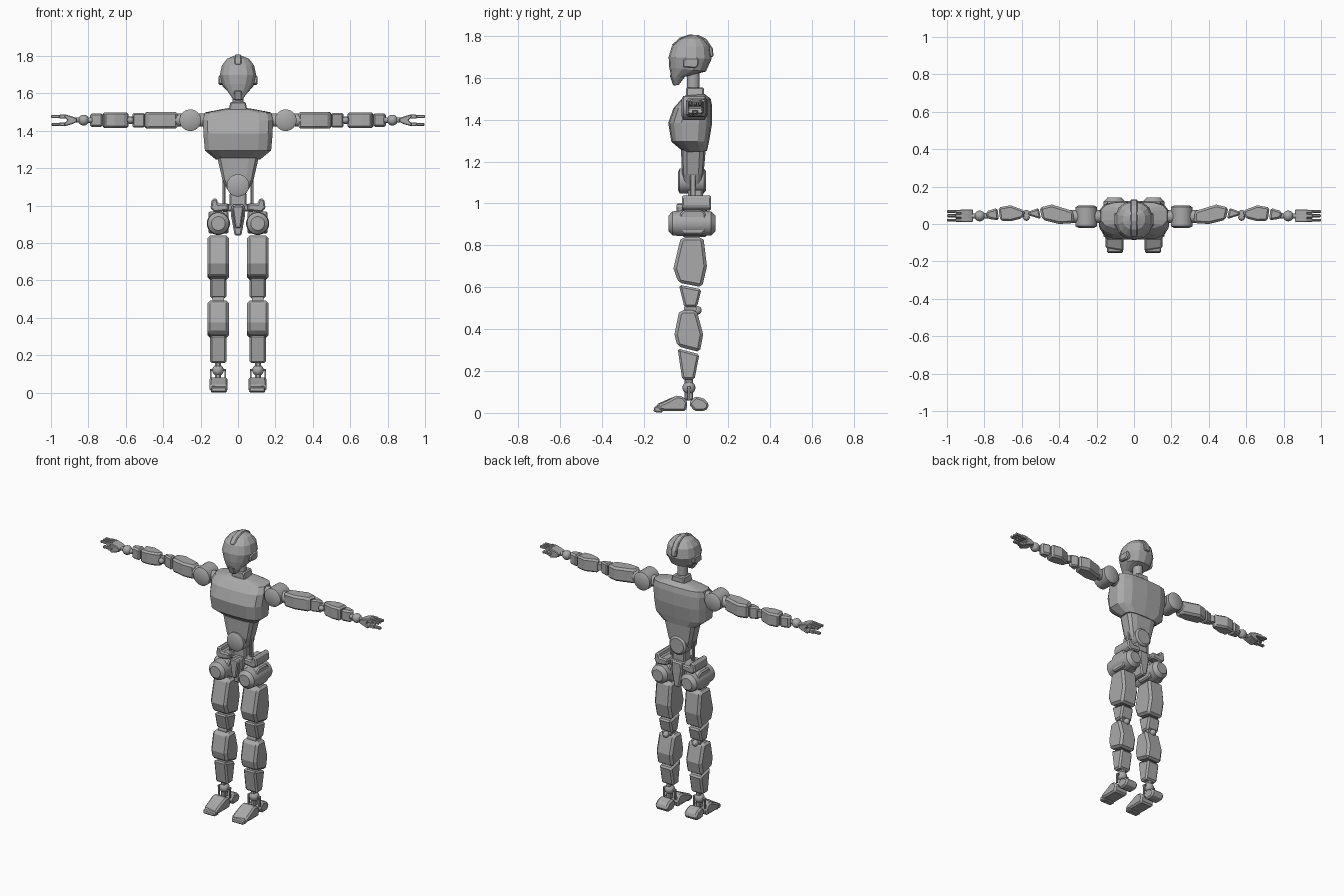
import bpy, bmesh, math
from mathutils import Vector

GREY = bpy.data.materials.new("grey_plastic")
GREY.diffuse_color = (0.4, 0.4, 0.4, 1)


def finish(name, bm, bevel=0.0, mirror=False, smooth=False):
    bmesh.ops.recalc_face_normals(bm, faces=bm.faces)
    me = bpy.data.meshes.new(name)
    bm.to_mesh(me)
    bm.free()
    me.materials.append(GREY)
    ob = bpy.data.objects.new(name, me)
    bpy.context.collection.objects.link(ob)
    if smooth:
        bpy.ops.object.select_all(action='DESELECT')
        ob.select_set(True)
        bpy.context.view_layer.objects.active = ob
        bpy.ops.object.shade_smooth_by_angle(angle=math.radians(32))
    if bevel:
        m = ob.modifiers.new("bevel", 'BEVEL')
        m.width, m.segments, m.limit_method = bevel, 1, 'ANGLE'
        m.angle_limit = math.radians(35)
    if mirror:
        ob.modifiers.new("mirror", 'MIRROR')
    return ob


def place(axis, a, b, t):
    return {'X': (t, a, b), 'Y': (a, t, b), 'Z': (a, b, t)}[axis]


def skin(bm, rings):
    """Join rings of equal point count and cap both ends."""
    vs = [[bm.verts.new(p) for p in r] for r in rings]
    n = len(vs[0])
    for r, s in zip(vs, vs[1:]):
        for i in range(n):
            bm.faces.new((r[i], r[(i + 1) % n], s[(i + 1) % n], s[i]))
    bm.faces.new(vs[0][::-1])
    bm.faces.new(vs[-1])


def prism(name, axis, pts, lo, hi, bevel=0.008, mirror=True):
    bm = bmesh.new()
    skin(bm, [[place(axis, a, b, t) for a, b in pts] for t in (lo, hi)])
    return finish(name, bm, bevel, mirror)


def box(name, x, y, z, bevel=0.006, mirror=True):
    return prism(name, 'Z', [(x[0], y[0]), (x[1], y[0]), (x[1], y[1]), (x[0], y[1])],
                 z[0], z[1], bevel, mirror)


def turned(name, axis, a, b, profile, mirror=True, sides=20):
    """Round part about an axis through (a, b); profile is (position, radius)."""
    bm = bmesh.new()
    ang = [2 * math.pi * (i + .5) / sides for i in range(sides)]
    skin(bm, [[place(axis, a + r * math.cos(t), b + r * math.sin(t), p) for t in ang]
              for p, r in profile])
    return finish(name, bm, 0, mirror, True)


def ball(name, x, y, z, r, mirror=True):
    bm = bmesh.new()
    bmesh.ops.create_uvsphere(bm, u_segments=16, v_segments=10, radius=r)
    bmesh.ops.translate(bm, vec=Vector((x, y, z)), verts=bm.verts)
    return finish(name, bm, 0, mirror, True)


def loft(name, rings, sides, power, bevel=0.0):
    """Rings: front y, front z, back y, back z, half width."""
    def pw(v):
        return math.copysign(abs(v) ** power, v)
    bm = bmesh.new()
    out = []
    for yf, zf, yb, zb, w in rings:
        ring = []
        for i in range(sides):
            t = 2 * math.pi * (i + .5) / sides
            k = (1 + pw(math.sin(t))) / 2
            ring.append((w * pw(math.cos(t)), yf + (yb - yf) * k, zf + (zb - zf) * k))
        out.append(ring)
    skin(bm, out)
    return finish(name, bm, bevel)


# Head with crest, ear covers and chin
loft("head", [(-.06, 1.57, -.035, 1.565, .025), (-.07, 1.60, -.005, 1.605, .05),
              (-.08, 1.65, .095, 1.63, .083), (-.083, 1.70, .122, 1.69, .1),
              (-.068, 1.75, .115, 1.75, .088), (-.03, 1.785, .085, 1.785, .06),
              (.01, 1.80, .055, 1.80, .025)], 14, .85)
prism("crest", 'X', [(-.07, 1.755), (-.03, 1.792), (.015, 1.807), (.06, 1.804), (.098, 1.785),
                     (.128, 1.74), (.132, 1.70), (.10, 1.70), (.03, 1.76)], -.018, .018, .005, False)
prism("ear_cover", 'X', [(-.015, 1.65), (.045, 1.645), (.06, 1.66), (.06, 1.695), (-.0, 1.695),
                         (-.015, 1.685)], .075, .104, .006)
prism("chin_guard", 'X', [(-.062, 1.563), (-.045, 1.563), (-.03, 1.615), (-.079, 1.615)],
      -.021, .021, .005, False)

# Neck
turned("neck", 'Z', 0, .035, [(1.49, .031), (1.64, .031)], False)
prism("neck_base", 'Y', [(-.055, 1.49), (.055, 1.49), (.04, 1.555), (-.04, 1.555)],
      .0, .085, .006, False)

# Torso
loft("chest", [(-.01, 1.245, .10, 1.25, .12), (-.07, 1.295, .11, 1.295, .18),
               (-.085, 1.385, .125, 1.385, .188), (-.06, 1.455, .125, 1.465, .19),
               (-.025, 1.495, .118, 1.50, .18), (-.005, 1.515, .09, 1.522, .065)], 14, .62)
loft("abdomen", [(-.012, 1.09, .075, 1.09, .06), (-.02, 1.14, .085, 1.14, .085),
                 (-.025, 1.255, .095, 1.255, .112)], 12, .5)
turned("waist_joint", 'Y', 0, 1.108, [(-.038, .044), (-.03, .06), (.085, .06), (.095, .048)], False)
box("waist_spine", (-.045, .045), (.01, .08), (.98, 1.07), .008, False)
box("waist_rod", (.068, .082), (.02, .045), (.99, 1.15), .003)

# Pelvis
prism("pelvis_core", 'Y', [(-.018, .84), (.018, .84), (.038, .95), (.035, 1.005), (-.035, 1.005),
                           (-.038, .95)], -.02, .10, .008, False)
prism("pelvis_plate", 'Y', [(-.014, .88), (.014, .88), (.03, .99), (.02, 1.0), (-.02, 1.0),
                            (-.03, .99)], -.045, .0, .006, False)
box("pelvis_bar", (-.085, .085), (.01, .09), (.97, 1.01), .006, False)
prism("hip_wing", 'Y', [(.05, .975), (.125, .965), (.148, .985), (.14, 1.035), (.115, 1.04),
                        (.105, 1.01), (.05, 1.012)], -.02, .12, .008)

# Hip joints
turned("hip_joint", 'Y', .105, .905, [(-.084, .037), (-.065, .058), (-.02, .062), (.07, .062),
                                      (.12, .058), (.142, .037)])
prism("hip_cap", 'X', [(-.03, .87), (-.01, .85), (.075, .85), (.095, .87), (.095, .95),
                       (.075, .97), (-.01, .97), (-.03, .95)], .05, .158, .008)

# Legs
prism("thigh_upper", 'X', [(-.015, .84), (.075, .84), (.085, .825), (.10, .70), (.077, .60),
                           (-.036, .622), (-.06, .69), (-.028, .825)], .049, .163, .014)
prism("thigh_lower", 'X', [(-.034, .612), (.074, .59), (.052, .505), (-.008, .505)],
      .062, .15, .01)
turned("knee_axle", 'X', .02, .497, [(.075, .03), (.135, .03)])
ball("knee_ball", .105, .055, .49, .02)
prism("shin_upper", 'X', [(-.022, .492), (.045, .492), (.055, .475), (.082, .375), (.066, .29),
                          (-.042, .318), (-.055, .375), (-.035, .475)], .049, .163, .014)
prism("shin_lower", 'X', [(-.04, .308), (.064, .28), (.04, .158), (-.018, .158)],
      .062, .15, .01)

# Ankles and feet
box("ankle_stem", (.092, .122), (-.006, .034), (.06, .165), .006)
ball("ankle_ball", .107, .014, .12, .031)
for x in (.068, .146):
    box("ankle_rod", (x - .005, x + .005), (.008, .02), (.06, .125), .002)
box("ankle_crossbar", (.063, .151), (.004, .024), (.115, .128), .003)
foot = prism("foot_front", 'X', [(-.148, .012), (-.144, .04), (-.10, .06), (-.045, .082),
                                 (-.012, .078), (.008, .05), (.0, .008), (-.10, .008)],
             .055, .153, .01)
for v in foot.data.vertices:
    if v.co.y < -.09 and v.co.x > .1:
        v.co.y += .016
prism("toe_sole", 'X', [(-.155, .004), (-.152, .03), (-.115, .038), (-.11, .0)],
      .06, .145, .006)
prism("foot_heel", 'X', [(.012, .045), (.045, .08), (.085, .068), (.11, .045), (.106, .022),
                         (.088, .008), (.04, .008)], .06, .148, .01)

# Shoulders
turned("shoulder_joint", 'Y', .255, 1.457, [(-.022, .04), (-.012, .058), (.09, .058), (.10, .04)])
turned("shoulder_stub", 'X', .04, 1.457, [(.15, .035), (.345, .035)])

# Arms
prism("upper_arm_top", 'Z', [(.322, .005), (.40, .0), (.49, .022), (.505, .088), (.44, .104),
                             (.335, .072), (.322, .06)], 1.412, 1.502, .012)
prism("upper_arm_end", 'Z', [(.497, .026), (.565, .047), (.565, .066), (.51, .086)],
      1.418, 1.496, .008)
turned("elbow_axle", 'Z', .575, .055, [(1.437, .02), (1.477, .02)])
ball("elbow_ball", .575, .035, 1.457, .018)
prism("forearm_top", 'Z', [(.585, .05), (.60, .03), (.66, .015), (.715, .018), (.725, .088),
                           (.66, .10), (.585, .072)], 1.415, 1.499, .01)
prism("forearm_end", 'Z', [(.722, .019), (.775, .027), (.79, .04), (.79, .068), (.73, .086)],
      1.42, 1.494, .01)

# Wrists and hands
ball("wrist_ball", .825, .043, 1.457, .029)
turned("wrist_stem", 'X', .043, 1.457, [(.78, .015), (.88, .013)])
prism("palm", 'Y', [(.862, 1.447), (.885, 1.437), (.925, 1.425), (.93, 1.44), (.912, 1.457),
                    (.93, 1.474), (.925, 1.488), (.885, 1.477), (.862, 1.467)], .01, .078, .004)
for y in (.021, .044, .067):
    box("finger_base", (.915, .955), (y - .009, y + .009), (1.465, 1.487), .003)
    box("finger_tip", (.952, 1.0), (y - .007, y + .007), (1.468, 1.485), .004)
box("thumb_base", (.915, .955), (.03, .058), (1.425, 1.446), .003)
box("thumb_tip", (.952, .997), (.034, .054), (1.427, 1.443), .004)
